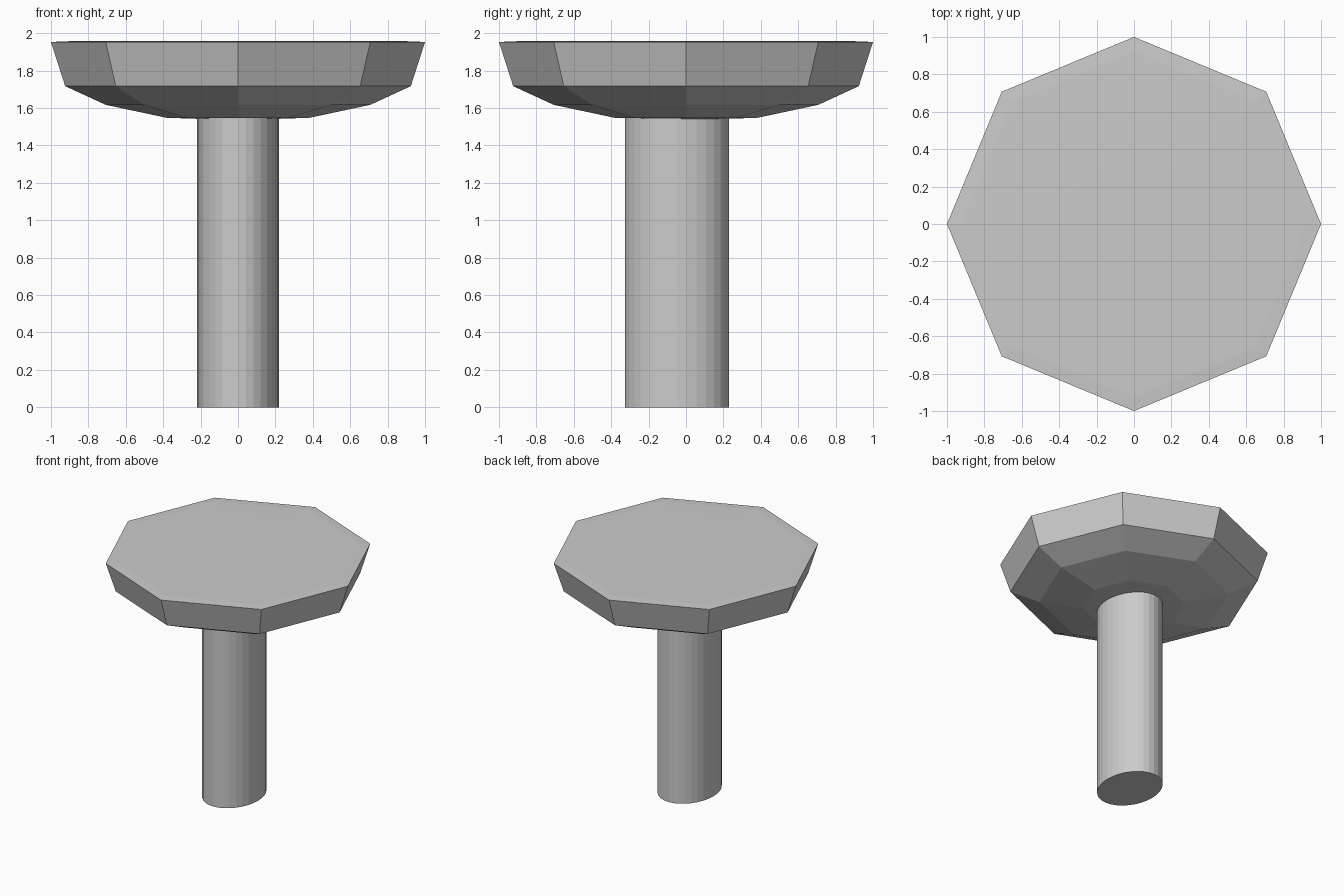
import bpy, bmesh
from math import cos, sin, pi

if "Cube" in bpy.data.objects:
    bpy.data.objects.remove(bpy.data.objects["Cube"])


def finish(bm, name):
    bmesh.ops.recalc_face_normals(bm, faces=bm.faces)
    me = bpy.data.meshes.new(name)
    bm.to_mesh(me)
    bm.free()
    ob = bpy.data.objects.new(name, me)
    bpy.context.collection.objects.link(ob)
    return ob


# Cap: eight-sided flattened bowl, lathed from a (radius, height) profile
profile = [(0.383, 1.548), (0.707, 1.617), (0.924, 1.717),
           (1.0, 1.953), (0.924, 1.957), (0.707, 1.958), (0.383, 1.959)]
SIDES = 8
bm = bmesh.new()
rings = [[bm.verts.new((r * cos(2 * pi * i / SIDES), r * sin(2 * pi * i / SIDES), z))
          for i in range(SIDES)] for r, z in profile]
bottom = bm.verts.new((0, 0, 1.535))
top = bm.verts.new((0, 0, 1.959))
for i in range(SIDES):
    j = (i + 1) % SIDES
    for a, b in zip(rings, rings[1:]):
        bm.faces.new((a[i], a[j], b[j], b[i]))
    bm.faces.new((bottom, rings[0][j], rings[0][i]))
    bm.faces.new((top, rings[-1][i], rings[-1][j]))
finish(bm, "cap")

# Stem: oval column set slightly towards the front
bm = bmesh.new()
bmesh.ops.create_cone(bm, cap_ends=True, segments=32, radius1=1, radius2=1, depth=1)
bmesh.ops.scale(bm, vec=(0.218, 0.278, 1.58), verts=bm.verts)
bmesh.ops.translate(bm, vec=(0, -0.048, 0.79), verts=bm.verts)
finish(bm, "stem")
